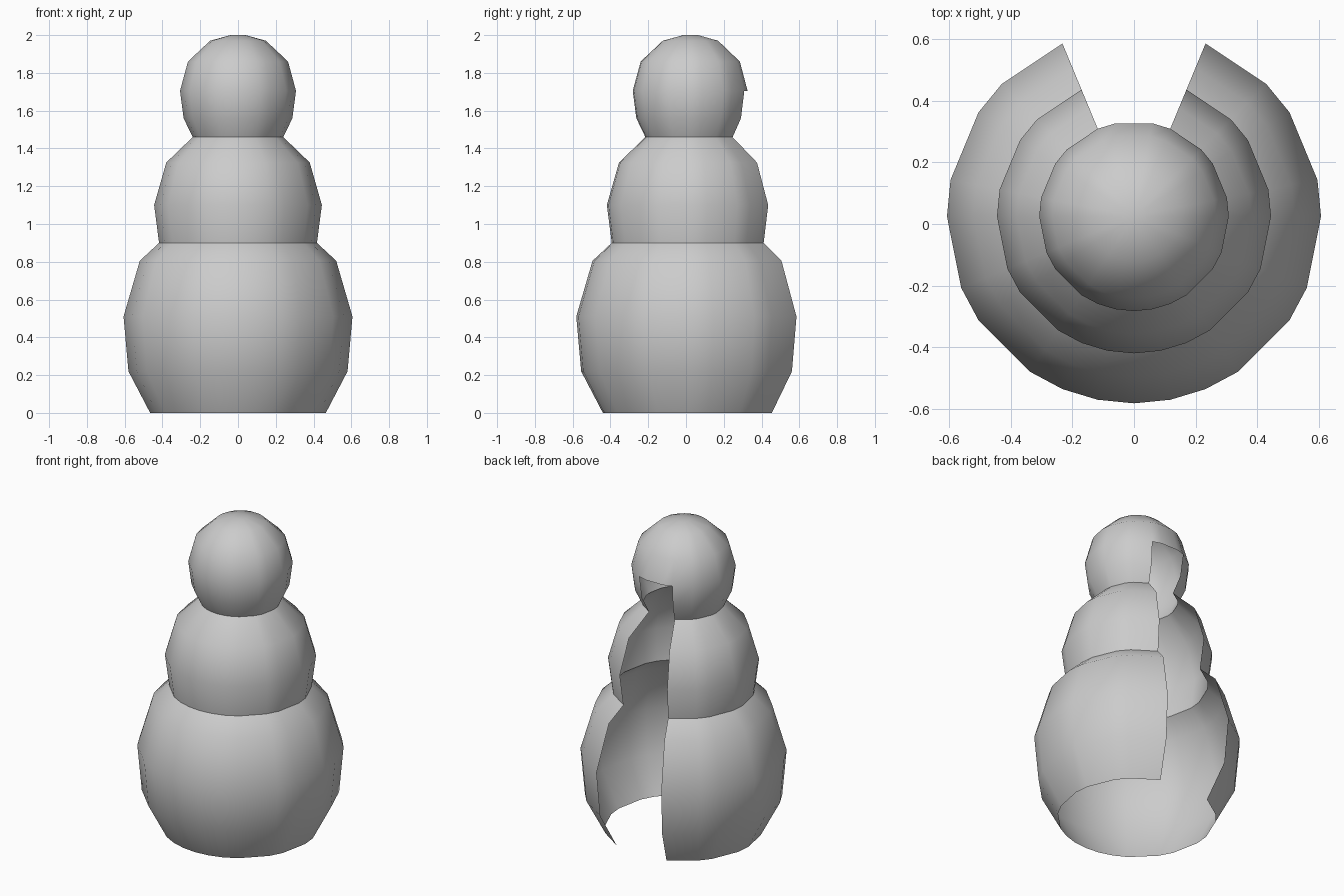
import bpy, bmesh, math

if "Cube" in bpy.data.objects:
    bpy.data.objects.remove(bpy.data.objects["Cube"])

CY = 0.025          # centre line of the shells in y
STEP = 11.25
# uneven steps around the right half, front (-8) to the edge of the back gap (6)
HALF = [-7, -6, -5, -3, -2, 0, 1, 3, 4, 6]
OPEN = [180 - a * STEP for a in reversed(HALF)] + [270] + [360 + a * STEP for a in HALF]
GAP = [450 - STEP, 450 + STEP]    # extra columns that close the back


def shell(name, profile, closed_from=None):
    """Revolve (radius, z) around the centre; the back gap is closed only above closed_from."""
    bm = bmesh.new()
    angles = OPEN + (GAP if closed_from is not None else [])
    rings = []
    for r, z in profile:
        ring = []
        for i, a in enumerate(angles):
            if i >= len(OPEN) and z < closed_from:
                ring.append(None)
                continue
            t = math.radians(a)
            ring.append(bm.verts.new((r * math.cos(t), CY + r * math.sin(t), z)))
        rings.append(ring)
    n = len(angles)
    count = n if closed_from is not None else n - 1
    for low, high in zip(rings, rings[1:]):
        for i in range(count):
            j = (i + 1) % n
            quad = (low[i], low[j], high[j], high[i])
            if None not in quad:
                bm.faces.new(quad)
    if closed_from is not None:
        bm.faces.new(rings[-1])
    mesh = bpy.data.meshes.new(name)
    bm.to_mesh(mesh)
    bm.free()
    obj = bpy.data.objects.new(name, mesh)
    bpy.context.collection.objects.link(obj)
    bpy.ops.object.select_all(action='DESELECT')
    obj.select_set(True)
    bpy.context.view_layer.objects.active = obj
    bpy.ops.object.shade_smooth_by_angle(angle=math.radians(35))
    return obj


# large bottom ball, open below and split at the back
shell("lower_body", [(0.465, 0), (0.58, 0.22), (0.606, 0.51), (0.52, 0.805), (0.418, 0.9)])
# middle ball, split at the back
shell("middle_body", [(0.418, 0.9), (0.444, 1.1), (0.38, 1.325), (0.24, 1.46)])
# head, split at the back only below its widest ring
shell("head", [(0.24, 1.46), (0.288, 1.56), (0.307, 1.705), (0.265, 1.86),
               (0.148, 1.97), (0.04, 2.0)], closed_from=1.7)
